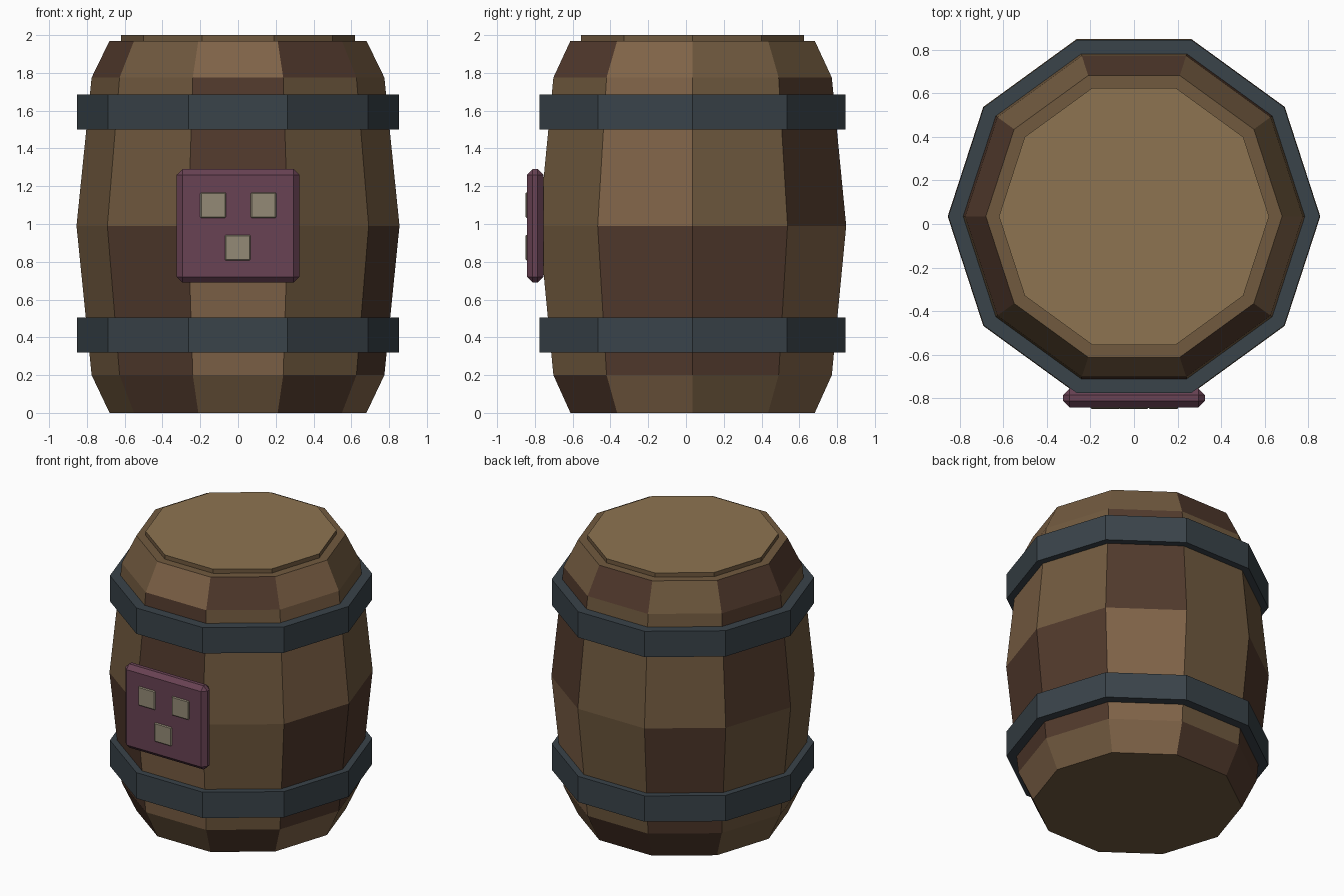
import bpy, bmesh
from math import cos, sin, pi

if "Cube" in bpy.data.objects:
    bpy.data.objects.remove(bpy.data.objects["Cube"])

SIDES = 10
CY = 0.035  # barrel axis is set back a little to make room for the plaque


def material(name, r, g, b):
    m = bpy.data.materials.new(name)
    m.diffuse_color = [(c / 255) ** 2.2 for c in (r, g, b)] + [1]
    m.use_nodes = True
    m.node_tree.nodes["Principled BSDF"].inputs["Base Color"].default_value = m.diffuse_color
    return m


TAN = material("tan_wood", 112, 90, 65)
DARK = material("dark_wood", 82, 60, 48)
RED = material("reddish_wood", 126, 99, 73)
LID = material("lid_wood", 140, 115, 82)
IRON = material("iron", 60, 69, 75)
PLUM = material("plum", 104, 68, 84)
STONE = material("stone", 146, 137, 117)


def make_object(name, bm, mats):
    bmesh.ops.recalc_face_normals(bm, faces=bm.faces[:])
    mesh = bpy.data.meshes.new(name)
    bm.to_mesh(mesh)
    bm.free()
    for m in mats:
        mesh.materials.append(m)
    ob = bpy.data.objects.new(name, mesh)
    bpy.context.collection.objects.link(ob)
    return ob


def lathe(name, profile, mats, pattern=None, closed=False):
    """Spin (radius, z) points into a ten-sided shell; pattern picks a material per face."""
    bm = bmesh.new()
    rings = [[bm.verts.new((r * cos(2 * pi * i / SIDES), CY + r * sin(2 * pi * i / SIDES), z))
              for i in range(SIDES)] for r, z in profile]
    pairs = list(zip(rings, rings[1:]))
    if closed:
        pairs.append((rings[-1], rings[0]))
    for row, (a, b) in enumerate(pairs):
        for i in range(SIDES):
            j = (i + 1) % SIDES
            f = bm.faces.new((a[i], a[j], b[j], b[i]))
            if pattern and row < len(pattern):
                f.material_index = "ABC".index(pattern[row][i])
    if not closed:
        bm.faces.new(rings[0])
        top = bm.faces.new(rings[-1])
        top.material_index = len(mats) - 1
    return make_object(name, bm, mats)


def box(name, lo, hi, bevel, mat):
    bm = bmesh.new()
    bmesh.ops.create_cube(bm, size=1)
    for v in bm.verts:
        v.co = [(l + h) / 2 + c * (h - l) for l, h, c in zip(lo, hi, v.co)]
    bmesh.ops.bevel(bm, geom=bm.edges[:], offset=bevel, segments=1, affect='EDGES')
    return make_object(name, bm, [mat])


# Barrel body with patchwork planks and a raised lid
lathe("barrel_body",
      [(0.68, 0), (0.775, 0.2), (0.855, 0.99), (0.775, 1.775), (0.68, 1.97),
       (0.62, 1.97), (0.62, 2.0)],
      [TAN, DARK, RED, LID],
      pattern=["ACBBAABABC", "BCABAABCAB", "ABAABAABAC", "AABABBACBC"])

# Iron hoops
for name, z0, z1 in (("lower_hoop", 0.32, 0.505), ("upper_hoop", 1.5, 1.685)):
    lathe(name, [(0.852, z0), (0.852, z1), (0.74, z1), (0.74, z0)], [IRON], closed=True)

# Front plaque with three square studs
box("plaque", (-0.325, -0.842, 0.69), (0.325, -0.755, 1.29), 0.03, PLUM)
for name, x, z in (("stud_left", -0.132, 1.1), ("stud_right", 0.135, 1.1),
                   ("stud_bottom", -0.002, 0.875)):
    box(name, (x - 0.068, -0.85, z - 0.068), (x + 0.068, -0.80, z + 0.068), 0.006, STONE)
